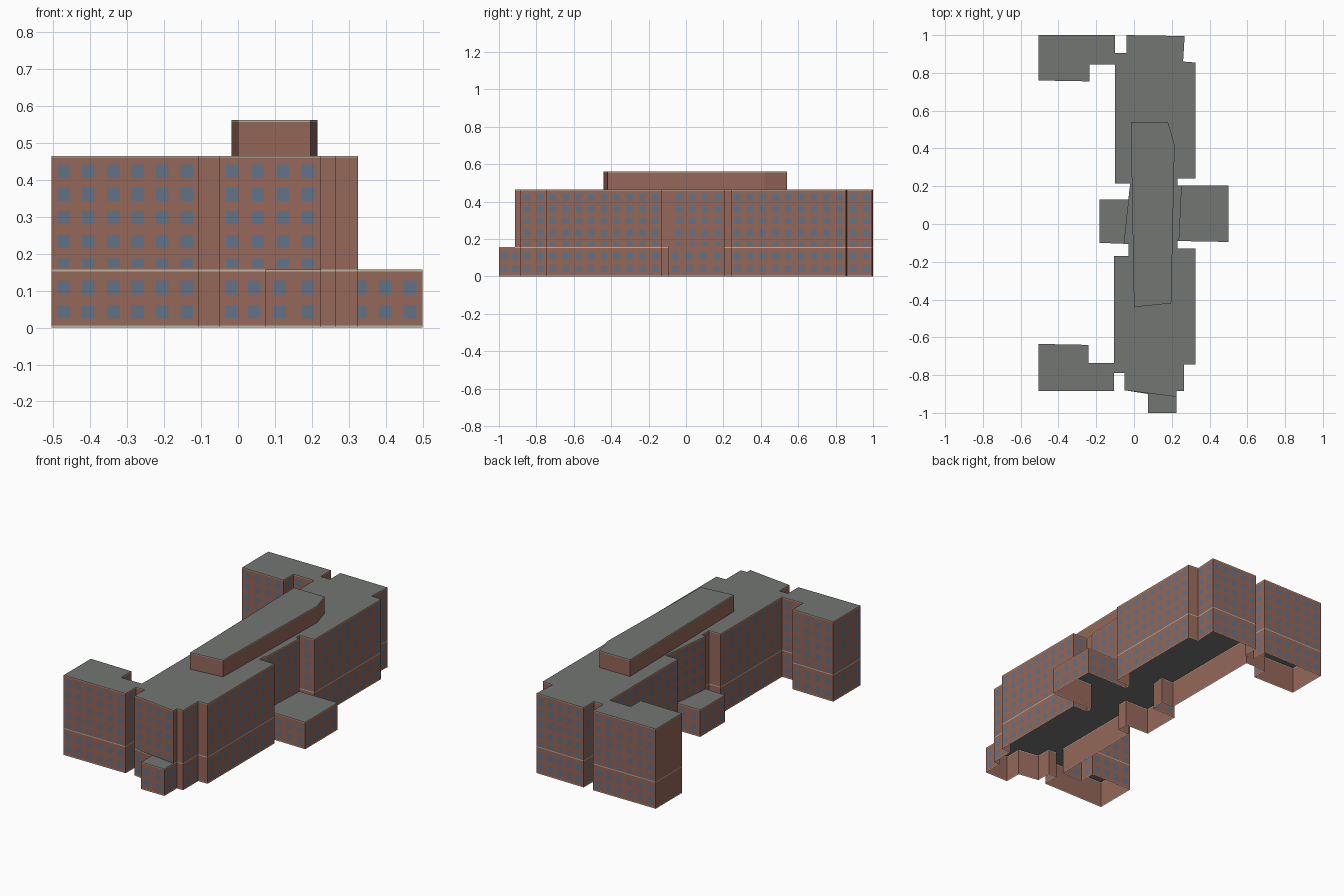
import bpy
import bmesh
from mathutils import Vector

cube = bpy.data.objects.get("Cube")
if cube:
    bpy.data.objects.remove(cube, do_unlink=True)


def make_material(name, rgb):
    mat = bpy.data.materials.new(name)
    mat.use_nodes = True
    mat.diffuse_color = (*rgb, 1)
    mat.node_tree.nodes["Principled BSDF"].inputs["Base Color"].default_value = (*rgb, 1)
    return mat


BRICK = make_material("brick", (0.30, 0.135, 0.10))
ROOF = make_material("roof_grey", (0.17, 0.18, 0.17))
TRIM = make_material("pale_trim", (0.50, 0.46, 0.36))
GLASS = make_material("window_blue", (0.12, 0.17, 0.24))

TRIM_HEIGHT = 0.005
WINDOW_PITCH = 0.067
WINDOW_WIDTH = 0.034
PLATE_OFFSET = 0.0012
PLAIN_CORNER = (-0.505, 1.0)   # the end wall starting here has no windows


def finish(name, bm, materials):
    mesh = bpy.data.meshes.new(name)
    bm.to_mesh(mesh)
    bm.free()
    for mat in materials:
        mesh.materials.append(mat)
    obj = bpy.data.objects.new(name, mesh)
    bpy.context.collection.objects.link(obj)
    return obj


def edges_of(outline):
    return zip(outline, outline[1:] + outline[:1])


def build_shell(name, outline, bottom, top, base_trim=False):
    """Walls with trim bands and a flat roof, open underneath."""
    bm = bmesh.new()
    levels = [bottom, top - TRIM_HEIGHT, top]
    if base_trim:
        levels.insert(1, bottom + TRIM_HEIGHT)
    rings = [[bm.verts.new((x, y, z)) for x, y in outline] for z in levels]
    for low, high in zip(rings, rings[1:]):
        band = high[0].co.z - low[0].co.z < TRIM_HEIGHT * 1.5
        for i in range(len(outline)):
            j = (i + 1) % len(outline)
            face = bm.faces.new((low[i], low[j], high[j], high[i]))
            face.material_index = 2 if band else 0
    bm.faces.new(rings[-1]).material_index = 1
    return finish(name, bm, (BRICK, ROOF, TRIM))


def build_windows(name, outline, rows):
    """Evenly spaced thin panes on every wall wide enough to hold them."""
    bm = bmesh.new()
    for start, end in edges_of(outline):
        a, b = Vector((*start, 0)), Vector((*end, 0))
        length = (b - a).length
        if length < 0.09 or start == PLAIN_CORNER:
            continue
        along = (b - a) / length
        out = Vector((along.y, -along.x, 0)) * PLATE_OFFSET
        count = round(length / WINDOW_PITCH)
        for k in range(count):
            centre = a + along * (k + 0.5) * length / count + out
            left = centre - along * WINDOW_WIDTH / 2
            right = centre + along * WINDOW_WIDTH / 2
            for low, high in rows:
                corners = ((left, low), (right, low), (right, high), (left, high))
                bm.faces.new([bm.verts.new((p.x, p.y, z)) for p, z in corners])
    return finish(name, bm, (GLASS,))


# Footprint sections shared by both tiers, running anticlockwise
wing_front = [(-0.505, -0.885), (-0.105, -0.885), (-0.105, -0.79),
              (-0.05, -0.79), (-0.05, -0.88)]
east_front = [(0.225, -0.885), (0.265, -0.885), (0.265, -0.745),
              (0.325, -0.745), (0.325, -0.13), (0.23, -0.13)]
back_end = [(0.23, 0.24), (0.325, 0.24), (0.325, 0.855), (0.26, 0.86),
            (0.268, 0.995), (-0.04, 1.0), (-0.04, 0.905), (-0.1, 0.905),
            (-0.1, 1.0), PLAIN_CORNER, (-0.505, 0.76), (-0.235, 0.755),
            (-0.235, 0.845), (-0.1, 0.845), (-0.1, 0.215), (-0.02, 0.215)]
wing_rear = [(-0.03, -0.17), (-0.105, -0.17), (-0.105, -0.735),
             (-0.24, -0.735), (-0.24, -0.64), (-0.505, -0.635)]

# Lower tier adds the front porch and the two low side blocks
porch = [(0.075, -0.9), (0.075, -1.0), (0.225, -1.0)]
east_block = [(0.23, -0.09), (0.5, -0.095), (0.5, 0.205), (0.23, 0.205)]
west_block = [(-0.03, 0.13), (-0.182, 0.13), (-0.182, -0.1), (-0.03, -0.105)]
lower = (wing_front + porch + east_front + east_block + back_end
         + west_block + wing_rear)

# Upper tier has slightly skewed walls in those places
upper = (wing_front + [(0.225, -0.915)] + east_front
         + [(0.23, -0.095), (0.24, -0.07), (0.253, 0.205), (0.23, 0.205)]
         + back_end + [(-0.055, -0.105), (-0.03, -0.105)] + wing_rear)

penthouse = [(0.0, -0.44), (0.197, -0.42), (0.215, 0.42), (0.18, 0.54), (-0.017, 0.54)]

build_shell("lower_storeys", lower, 0, 0.157, base_trim=True)
build_shell("upper_storeys", upper, 0.157, 0.465)
build_shell("rooftop_penthouse", penthouse, 0.465, 0.562)

build_windows("lower_windows", lower, [(0.024, 0.061), (0.09, 0.127)])
build_windows("upper_windows", upper,
              [(0.164, 0.187), (0.215, 0.251), (0.28, 0.316),
               (0.343, 0.379), (0.405, 0.441)])
